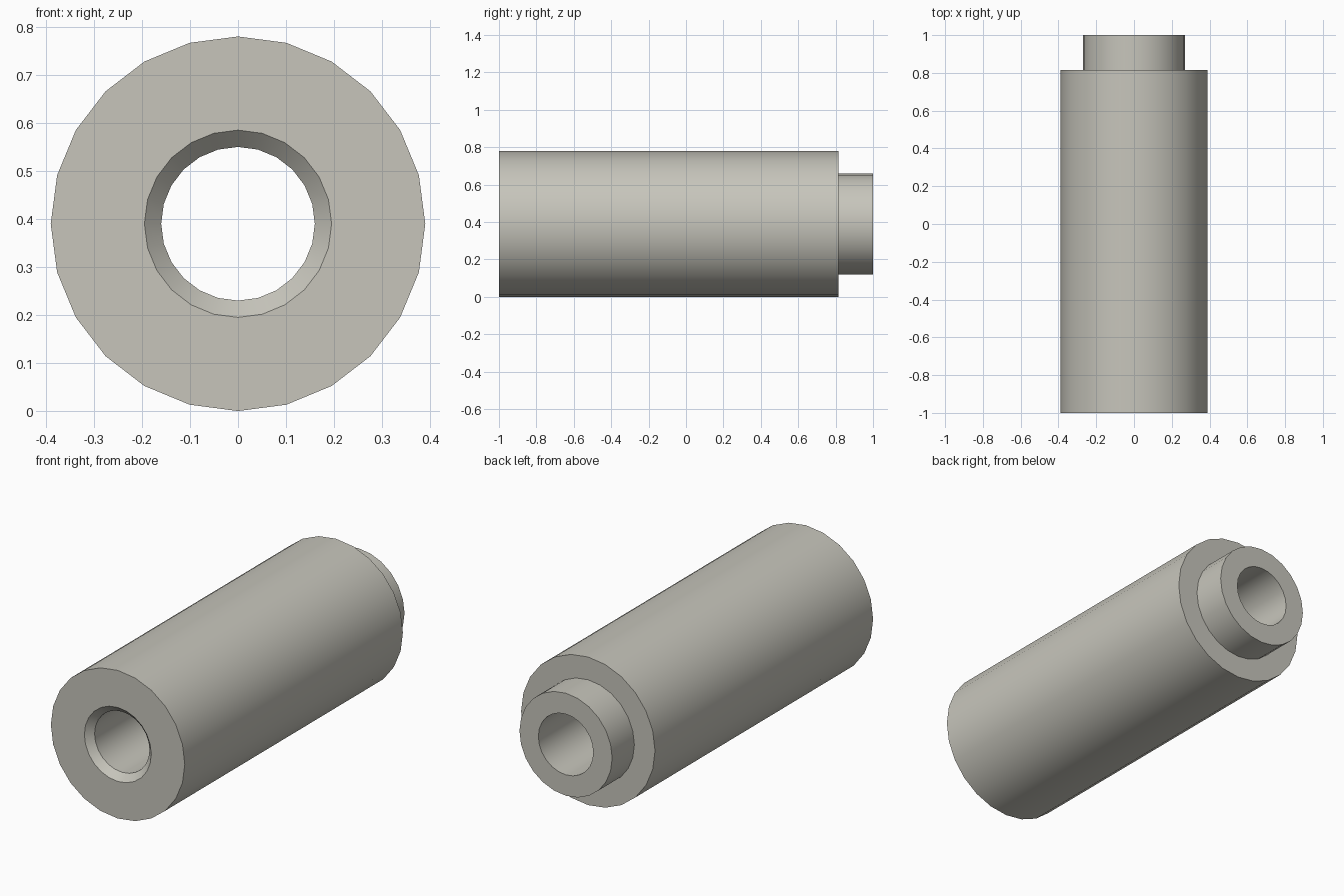
import bpy, bmesh, math
from mathutils import Vector

cube = bpy.data.objects.get("Cube")
if cube:
    bpy.data.objects.remove(cube, do_unlink=True)

SIDES = 24
R_BODY, R_SPIGOT, R_BORE, R_MOUTH = 0.39, 0.27, 0.16, 0.195
Y_FRONT, Y_SHOULDER, Y_BACK, CHAMFER = -1.0, 0.815, 1.0, 0.035

# Warm grey material
mat = bpy.data.materials.new("warm grey")
mat.use_nodes = True
colour = (0.57, 0.56, 0.50, 1.0)
mat.diffuse_color = colour
mat.node_tree.nodes["Principled BSDF"].inputs["Base Color"].default_value = colour

# Closed cross-section (radius, y): body, stepped spigot, bore, chamfered mouth
profile = [
    (R_BODY, Y_FRONT), (R_BODY, Y_SHOULDER),
    (R_SPIGOT, Y_SHOULDER), (R_SPIGOT, Y_BACK),
    (R_BORE, Y_BACK), (R_BORE, Y_FRONT + CHAMFER),
    (R_MOUTH, Y_FRONT),
]

# Revolve the section around the y axis
bm = bmesh.new()
verts = [bm.verts.new((0, y, r)) for r, y in profile]
edges = [bm.edges.new((a, b)) for a, b in zip(verts, verts[1:] + verts[:1])]
bmesh.ops.spin(bm, geom=verts + edges, cent=(0, 0, 0), axis=(0, 1, 0),
               angle=math.tau, steps=SIDES, use_merge=False)
bmesh.ops.remove_doubles(bm, verts=bm.verts, dist=1e-4)
bmesh.ops.translate(bm, verts=bm.verts, vec=Vector((0, 0, R_BODY)))
bmesh.ops.recalc_face_normals(bm, faces=bm.faces)

mesh = bpy.data.meshes.new("stepped_sleeve")
bm.to_mesh(mesh)
bm.free()
mesh.materials.append(mat)

sleeve = bpy.data.objects.new("stepped_sleeve", mesh)
bpy.context.collection.objects.link(sleeve)

# Smooth round walls, crisp rims
bpy.ops.object.select_all(action='DESELECT')
sleeve.select_set(True)
bpy.context.view_layer.objects.active = sleeve
bpy.ops.object.shade_smooth_by_angle(angle=math.radians(30))
